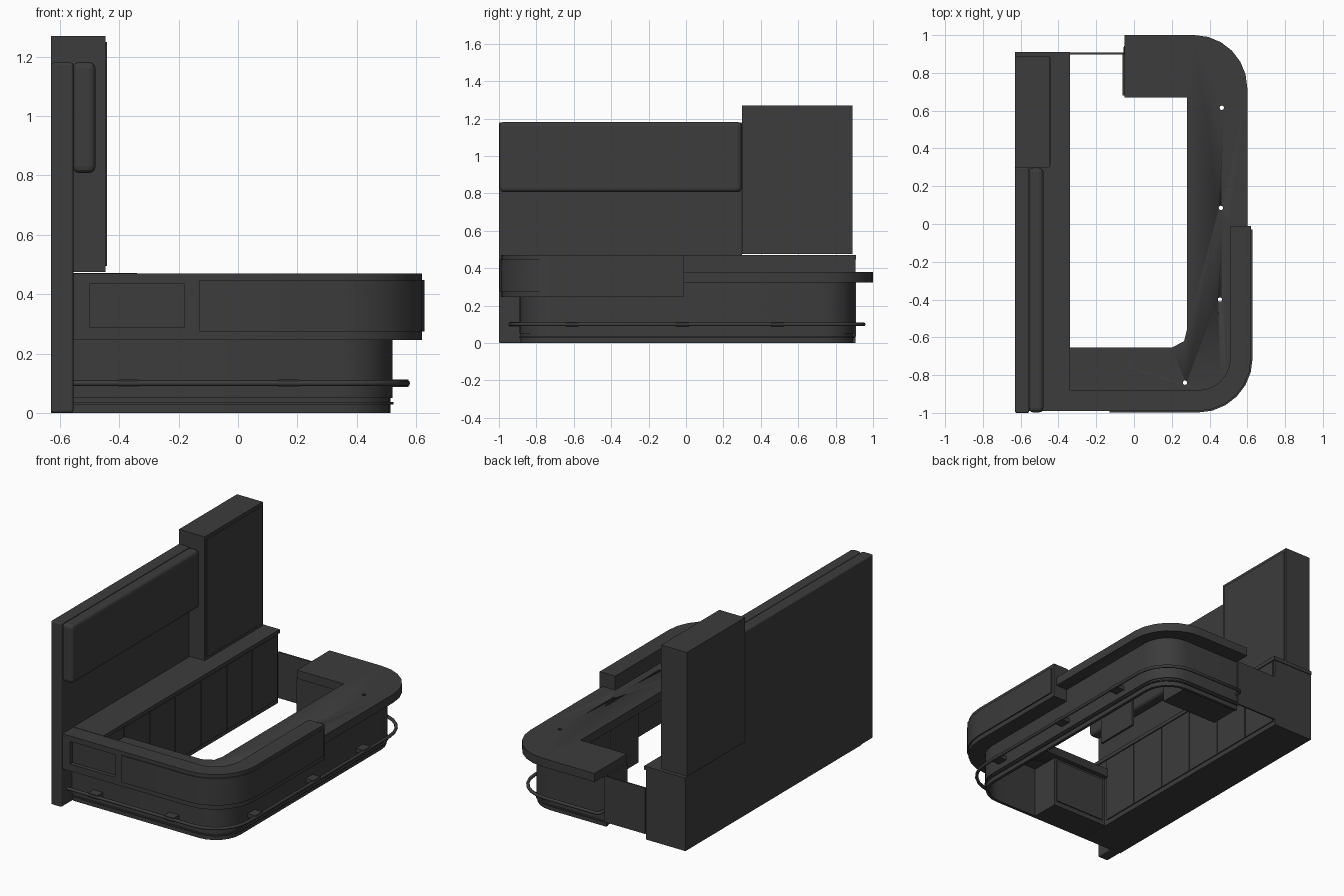
import bpy, bmesh, math

if "Cube" in bpy.data.objects:
    bpy.data.objects.remove(bpy.data.objects["Cube"])

dark = bpy.data.materials.new("dark_grey")
dark.diffuse_color = (0.045, 0.045, 0.045, 1)
dark.use_nodes = True
dark.node_tree.nodes["Principled BSDF"].inputs["Base Color"].default_value = dark.diffuse_color


def finish(name, bm, smooth=False):
    bmesh.ops.recalc_face_normals(bm, faces=bm.faces)
    me = bpy.data.meshes.new(name)
    bm.to_mesh(me)
    bm.free()
    ob = bpy.data.objects.new(name, me)
    bpy.context.collection.objects.link(ob)
    me.materials.append(dark)
    if smooth:
        bpy.ops.object.select_all(action='DESELECT')
        ob.select_set(True)
        bpy.context.view_layer.objects.active = ob
        bpy.ops.object.shade_smooth_by_angle()
    return ob


def prism(name, pts, z0, z1, smooth=True):
    bm = bmesh.new()
    f = bm.faces.new([bm.verts.new((x, y, z0)) for x, y in pts])
    top = bmesh.ops.extrude_face_region(bm, geom=[f])["geom"]
    bmesh.ops.translate(bm, vec=(0, 0, z1 - z0),
                        verts=[v for v in top if isinstance(v, bmesh.types.BMVert)])
    return finish(name, bm, smooth)


def box(name, x0, x1, y0, y1, z0, z1):
    return prism(name, [(x0, y0), (x1, y0), (x1, y1), (x0, y1)], z0, z1, False)


def arc(cx, cy, r, a0, n=6):
    return [(cx + r * math.cos(math.radians(a0 + 90 * i / n)),
             cy + r * math.sin(math.radians(a0 + 90 * i / n))) for i in range(n + 1)]


CX, Y1, Y2 = 0.34, -0.71, 0.72


def u_path(r, x_start, y_end=None, x_end=-0.06):
    """Line round the outside of the counter, at distance r from the corner centres."""
    pts = [(x_start, Y1 - r)] + arc(CX, Y1, r, -90)
    if y_end is not None:
        return pts + [(CX + r, y_end)]
    return pts + arc(CX, Y2, r, 0) + [(x_end, Y2 + r)]


def strip(name, r_in, r_out, z0, z1, x_start, y_end=None):
    pts = u_path(r_out, x_start, y_end) + u_path(r_in, x_start, y_end)[::-1]
    return prism(name, pts, z0, z1)


def cut(ob, cutter):
    cutter.hide_render = True
    cutter.hide_viewport = True
    m = ob.modifiers.new("cut", 'BOOLEAN')
    m.object = cutter
    m.operation = 'DIFFERENCE'
    m.solver = 'EXACT'


def bevel(ob, w):
    m = ob.modifiers.new("round", 'BEVEL')
    m.width = w
    m.segments = 3


# back wall, sign board and storage tower
bevel(box("back_wall", -0.63, -0.555, -1, 0.3, 0, 1.18), 0.008)
bevel(box("sign_board", -0.557, -0.48, -0.997, 0.298, 0.808, 1.182), 0.022)
box("tower", -0.63, -0.447, 0.3, 0.89, 0.475, 1.27)
box("tower_door", -0.447, -0.441, 0.315, 0.878, 0.495, 1.25)

# back counter with a row of doors
box("back_counter", -0.63, -0.348, -0.88, 0.905, 0, 0.448)
box("back_counter_top", -0.63, -0.34, -0.88, 0.91, 0.448, 0.472)
for i in range(6):
    y = 0.89 - 0.26 * i
    box(f"back_door_{i + 1}", -0.348, -0.341, y - 0.255, y, 0.03, 0.443)

# hollow U-shaped front counter body
strip("counter_kick", 0.155, 0.174, 0, 0.05, -0.555)
strip("counter_body", 0.155, 0.18, 0.05, 0.33, -0.555)
strip("counter_trim", 0.17, 0.184, 0.028, 0.036, -0.555)

# lower worktop with cable holes
top_pts = ([(-0.345, Y1 - 0.17)] + arc(CX, Y1, 0.17, -90) + [(0.51, -0.01), (0.6, -0.01)]
           + arc(0.32, 0.72, 0.28, 0)
           + [(-0.05, 1), (-0.05, 0.67), (0.28, 0.67), (0.28, -0.56), (0.265, -0.62),
              (0.2, -0.655), (-0.345, -0.655)])
worktop = prism("worktop", top_pts, 0.325, 0.38)
for i, (x, y) in enumerate([(0.465, 0.615), (0.46, 0.085), (0.455, -0.4), (0.27, -0.84)]):
    ring = [(x + 0.012 * math.cos(a * math.pi / 4), y + 0.012 * math.sin(a * math.pi / 4))
            for a in range(8)]
    cut(worktop, prism(f"hole_cutter_{i + 1}", ring, 0.3, 0.4))

# raised outer band, display recess and wrapped panel
band = strip("upper_band", 0.17, 0.28, 0.245, 0.47, -0.555, -0.01)
cut(band, box("recess_cutter", -0.5, -0.18, -1.05, -0.965, 0.29, 0.435))
strip("band_panel", 0.278, 0.288, 0.275, 0.447, -0.13, -0.03)

# cabinets and panels under the worktop
box("front_cabinet", -0.345, 0.05, -0.87, -0.685, 0, 0.325)
box("front_cabinet_door", -0.32, 0.035, -0.685, -0.678, 0.03, 0.31)
box("end_cabinet", -0.06, 0.34, 0.68, 0.88, 0.005, 0.325)
box("side_panel", 0.295, 0.31, 0.06, 0.35, 0, 0.325)

# gate between the two counters
box("gate", -0.345, -0.055, 0.898, 0.908, 0.035, 0.33)

# foot rail and its brackets
path = [(-0.555, Y1 - 0.23)] + u_path(0.23, -0.5)[1:-1] + [(-0.03, 0.95), (-0.045, 0.935), (-0.045, 0.89)]
cu = bpy.data.curves.new("foot_rail", 'CURVE')
cu.dimensions = '3D'
cu.bevel_depth = 0.01
cu.bevel_resolution = 2
cu.use_fill_caps = True
sp = cu.splines.new('POLY')
sp.points.add(len(path) - 1)
for p, (x, y) in zip(sp.points, path):
    p.co = (x, y, 0.1, 1)
cu.materials.append(dark)
bpy.context.collection.objects.link(bpy.data.objects.new("foot_rail", cu))
for i, x in enumerate((-0.37, 0.17)):
    box(f"front_bracket_{i + 1}", x - 0.035, x + 0.035, -0.945, -0.885, 0.087, 0.113)
for i, y in enumerate((-0.61, -0.02, 0.49)):
    box(f"side_bracket_{i + 1}", 0.515, 0.575, y - 0.035, y + 0.035, 0.087, 0.113)
